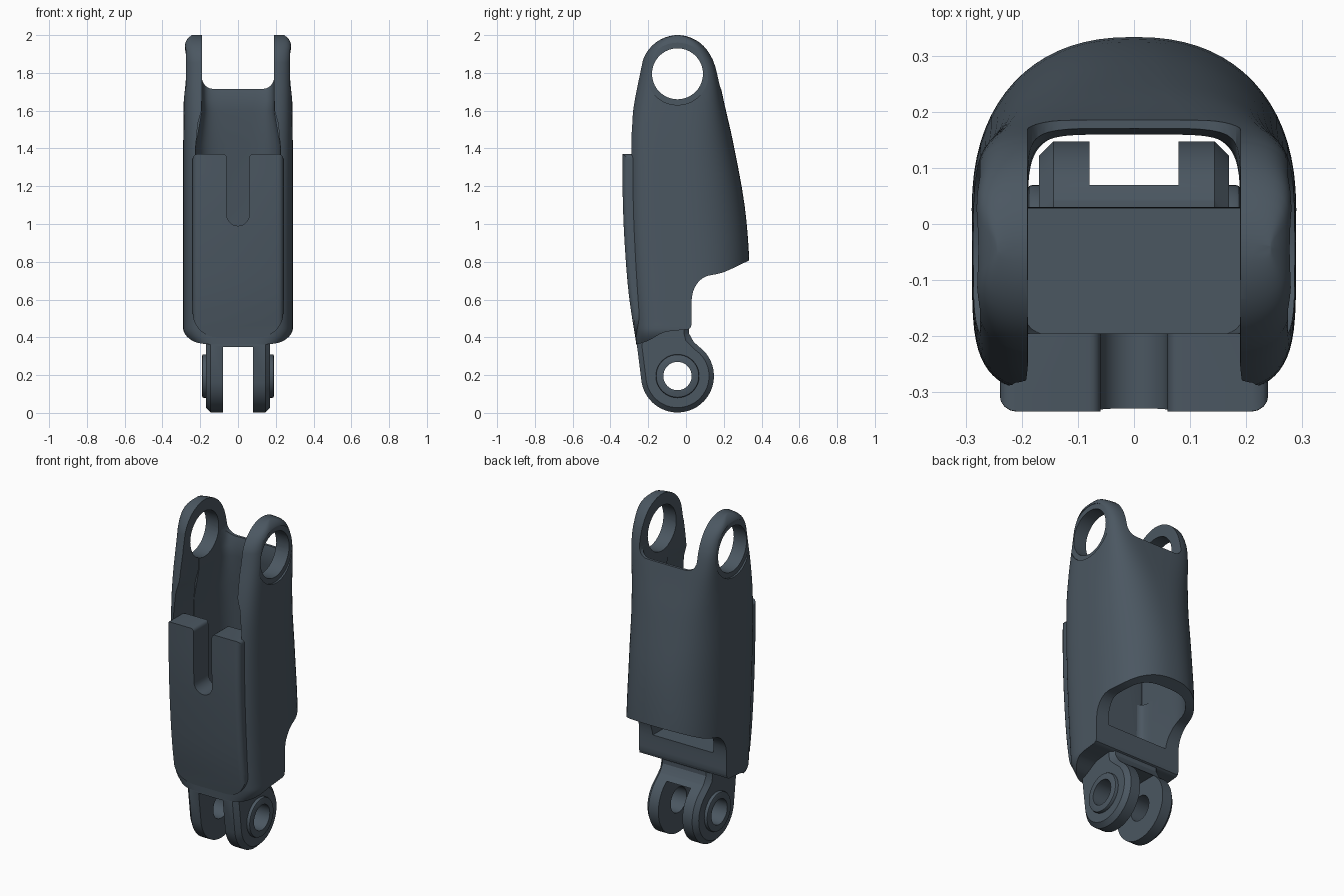
import bpy, bmesh, math
from mathutils import Vector

if "Cube" in bpy.data.objects:
    bpy.data.objects.remove(bpy.data.objects["Cube"])

slate = bpy.data.materials.new('slate')
slate.diffuse_color = (0.07, 0.095, 0.12, 1)
slate.use_nodes = True
slate.node_tree.nodes["Principled BSDF"].inputs["Base Color"].default_value = slate.diffuse_color


def spline(pts, n=5):
    """Catmull-Rom curve through points of any dimension."""
    v = [Vector(p) for p in pts]
    v = [2 * v[0] - v[1]] + v + [2 * v[-1] - v[-2]]
    out = []
    for i in range(1, len(v) - 2):
        a, b, c, d = v[i - 1:i + 3]
        for k in range(n):
            t = k / n
            out.append(tuple(0.5 * (2 * b + (c - a) * t + (2 * a - 5 * b + 4 * c - d) * t * t
                                    + (3 * b - a - 3 * c + d) * t ** 3)))
    return out + [tuple(v[-2])]


def arc(cx, cy, r, a0, a1, n=10):
    return [(cx + r * math.cos(math.radians(a0 + (a1 - a0) * i / n)),
             cy + r * math.sin(math.radians(a0 + (a1 - a0) * i / n))) for i in range(n + 1)]


def make(name, bm):
    bmesh.ops.recalc_face_normals(bm, faces=bm.faces)
    me = bpy.data.meshes.new(name)
    bm.to_mesh(me)
    bm.free()
    me.materials.append(slate)
    ob = bpy.data.objects.new(name, me)
    bpy.context.collection.objects.link(ob)
    return ob


def activate(ob):
    bpy.ops.object.select_all(action='DESELECT')
    ob.select_set(True)
    bpy.context.view_layer.objects.active = ob


def prism(name, pts, axis, lo, hi):
    """Extrude a (y,z) outline along x, or an (x,z) outline along y."""
    bm = bmesh.new()
    co = (lambda p, d: (d, p[0], p[1])) if axis == 'x' else (lambda p, d: (p[0], d, p[1]))
    rings = [[bm.verts.new(co(p, d)) for p in pts] for d in (lo, hi)]
    n = len(pts)
    for r in rings:
        bm.faces.new(r)
    for i in range(n):
        j = (i + 1) % n
        bm.faces.new((rings[0][i], rings[0][j], rings[1][j], rings[1][i]))
    return make(name, bm)


def loft(name, rows, n=72):
    """Stack superellipse sections: z, front y, back y, half width, front and back exponent."""
    bm = bmesh.new()
    rings = []
    for z, yf, yb, w, ef, eb in rows:
        ring = []
        for i in range(n):
            t = 2 * math.pi * i / n
            c, s = math.cos(t), math.sin(t)
            e = 2 / (eb if s > 0 else ef)
            ring.append(bm.verts.new((math.copysign(w * abs(c) ** e, c),
                                      (yf + yb) / 2 + math.copysign((yb - yf) / 2 * abs(s) ** e, s), z)))
        rings.append(ring)
    for a, b in zip(rings, rings[1:]):
        for i in range(n):
            j = (i + 1) % n
            bm.faces.new((a[i], a[j], b[j], b[i]))
    bm.faces.new(rings[0])
    bm.faces.new(rings[-1])
    return make(name, bm)


def bevel(ob, width, seg):
    activate(ob)
    m = ob.modifiers.new('bevel', 'BEVEL')
    m.width, m.segments, m.limit_method = width, seg, 'ANGLE'
    bpy.ops.object.modifier_apply(modifier=m.name)


def boolean(ob, tool, op='DIFFERENCE'):
    activate(ob)
    m = ob.modifiers.new('bool', 'BOOLEAN')
    m.object, m.operation, m.solver = tool, op, 'EXACT'
    bpy.ops.object.modifier_apply(modifier=m.name)
    bpy.data.objects.remove(tool)


def disc(r, y, z, lo, hi, n=40):
    return prism('disc', arc(y, z, r, 0, 360 - 360 / n, n - 1), 'x', lo, hi)


def smooth(ob, deg=32):
    activate(ob)
    bpy.ops.object.shade_smooth_by_angle(angle=math.radians(deg))


# Shell: rounded body tapering into the round ear tops
rows = spline([
    (0.36, -0.265, 0.335, 0.24, 5, 2.3), (0.42, -0.268, 0.335, 0.285, 5, 2.3),
    (0.50, -0.275, 0.335, 0.29, 5, 2.3), (0.80, -0.296, 0.335, 0.29, 5, 2.3),
    (1.10, -0.308, 0.31, 0.29, 5, 2.3), (1.42, -0.306, 0.252, 0.29, 5, 2.7),
    (1.62, -0.284, 0.207, 0.288, 5, 3.8), (1.80, -0.248, 0.167, 0.285, 5, 6),
    (1.87, -0.233, 0.145, 0.284, 5, 6)], 4)
for a in (30, 38, 46, 54, 62, 70, 77, 83, 87):
    s, c = math.sin(math.radians(a)), math.cos(math.radians(a))
    rows.append((1.8 + 0.2 * s, -0.045 - 0.2 * c, -0.045 + 0.2 * c, 0.284 - 0.04 * max(0, (s - 0.5) * 2) ** 4, 5, 6))
shell = loft('finger_shell', rows)

# Underside and rear notch
under = [(-0.5, 0.2), (-0.5, 0.34)] + spline([(-0.27, 0.36), (-0.2, 0.382), (-0.12, 0.425), (-0.04, 0.437), (0.01, 0.442)], 4)
under += [(0.024, 0.45)] + spline([(0.03, 0.47), (0.03, 0.6), (0.05, 0.67), (0.1, 0.72), (0.2, 0.745), (0.34, 0.81)], 5)
under += [(0.6, 0.95), (0.6, 0.2)]
boolean(shell, prism('under_cut', under, 'x', -1, 1))

# Inner cavity
boolean(shell, loft('cavity_cut', [
    (0.58, -0.2, 0.275, 0.2, 10, 3), (0.72, -0.2, 0.278, 0.222, 10, 3), (0.85, -0.2, 0.272, 0.222, 10, 3),
    (1.1, -0.2, 0.25, 0.222, 10, 3), (1.42, -0.2, 0.193, 0.222, 10, 3.6),
    (1.6, -0.2, 0.165, 0.19, 10, 5), (1.66, -0.2, 0.16, 0.19, 10, 6),
    (1.76, -0.2, 0.18, 0.19, 10, 7), (2.1, -0.2, 0.18, 0.19, 10, 7)]))

# Front opening and gap between the ears
half = [(0.225, 0.95), (0.225, 1.4), (0.213, 1.53), (0.193, 1.6), (0.189, 1.79)]
boolean(shell, prism('front_cut', half + [(-x, z) for x, z in reversed(half)], 'y', -1, -0.1))
gap = [(-0.191, 2.2)] + arc(-0.13, 1.776, 0.061, 180, 270, 6) + arc(0.13, 1.776, 0.061, 270, 360, 6) + [(0.191, 2.2)]
boolean(shell, prism('gap_cut', gap, 'y', -1, 1))

# Ear holes with shallow counterbores
boolean(shell, disc(0.135, -0.045, 1.795, -1, 1))
for s in (-1, 1):
    boolean(shell, disc(0.165, -0.045, 1.795, *sorted((s * 0.276, s * 1))))
smooth(shell)

# Front panel with slot
side = spline([(-0.335, 1.4), (-0.335, 1.15), (-0.325, 0.9), (-0.302, 0.62), (-0.262, 0.36)], 4)
panel = prism('front_panel', side + [(-0.196, 0.36), (-0.196, 1.4)], 'x', -0.2405, 0.2405)
bevel(panel, 0.03, 4)
outline = arc(-0.215, 1.345, 0.025, 180, 90, 4) + arc(-0.08, 1.35, 0.02, 90, 0, 4)
outline += arc(0, 1.05, 0.06, 180, 360, 14) + arc(0.08, 1.35, 0.02, 180, 90, 4)
outline += arc(0.215, 1.345, 0.025, 90, 0, 4) + arc(0.11, 0.53, 0.13, 0, -90, 10) + arc(-0.11, 0.53, 0.13, 270, 180, 10)
boolean(panel, prism('panel_outline', outline, 'y', -0.8, 0.2), 'INTERSECT')
smooth(panel)

# Hinge fork: chamfered lugs joined by a web
fork = arc(-0.045, 0.195, 0.193, 190, 415, 30)
fork += [(0.045, 0.372), (0.022, 0.395), (0.016, 0.42), (0.016, 0.47), (-0.2, 0.47), (-0.25, 0.4), (-0.26, 0.36)]
hinge = prism('hinge_fork', fork, 'x', -0.17, 0.17)
bevel(hinge, 0.035, 1)
boolean(hinge, prism('fork_gap', [(-0.08, -0.2), (0.08, -0.2), (0.08, 0.35), (-0.08, 0.35)], 'y', -1, 1))
boolean(hinge, disc(0.075, -0.045, 0.195, -1, 1))
smooth(hinge)

# Raised bosses around the hinge pin hole
for s, label in ((-1, 'left'), (1, 'right')):
    boss = disc(0.115, -0.045, 0.195, *sorted((s * 0.15, s * 0.19)))
    boss.name = 'hinge_boss_' + label
    bevel(boss, 0.008, 2)
    boolean(boss, disc(0.075, -0.045, 0.195, -1, 1))
    smooth(boss)
